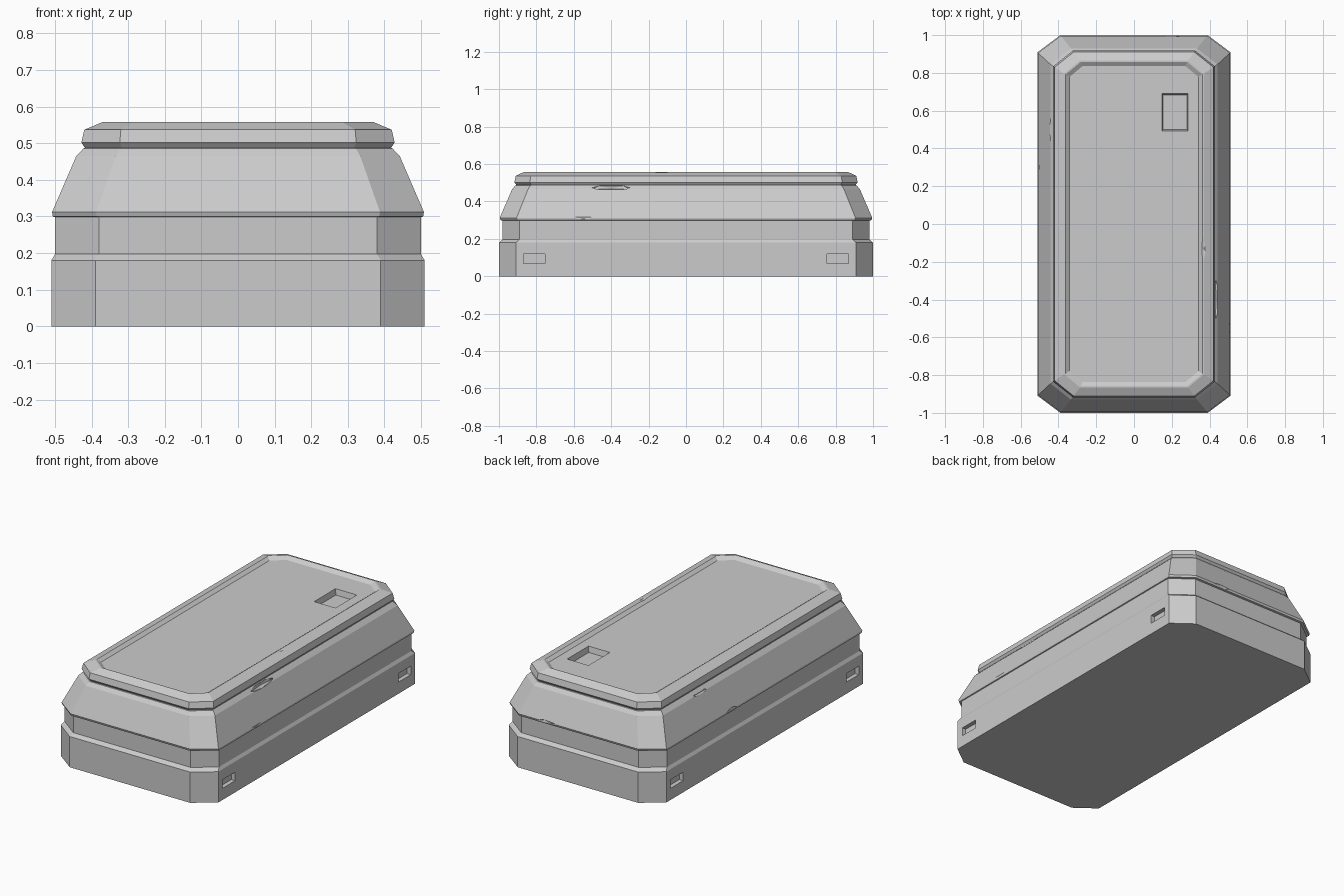
import bpy, bmesh
from mathutils import Vector

if "Cube" in bpy.data.objects:
    bpy.data.objects.remove(bpy.data.objects["Cube"])


def ring(hx, hy, cx, cy):
    # Rectangle with chamfered corners
    a, b = hx - cx, hy - cy
    return [(a, -hy), (hx, -b), (hx, b), (a, hy), (-a, hy), (-hx, b), (-hx, -b), (-a, -hy)]


def make_object(name, bm):
    bmesh.ops.recalc_face_normals(bm, faces=bm.faces)
    me = bpy.data.meshes.new(name)
    bm.to_mesh(me)
    bm.free()
    ob = bpy.data.objects.new(name, me)
    bpy.context.collection.objects.link(ob)
    return ob


def loft(name, levels):
    bm = bmesh.new()
    rings = [[bm.verts.new((x, y, z)) for x, y in ring(hx, hy, cx, cy)]
             for hx, hy, cx, cy, z in levels]
    for lo, hi in zip(rings, rings[1:]):
        for i in range(8):
            j = (i + 1) % 8
            bm.faces.new((lo[i], lo[j], hi[j], hi[i]))
    bm.faces.new(rings[0])
    bm.faces.new(rings[-1])
    return make_object(name, bm)


# Crate body and lid: half width, half length, corner cuts, height
crate = loft("crate", [
    (0.51, 1.0, 0.12, 0.09, 0.0),
    (0.51, 1.0, 0.12, 0.09, 0.18),
    (0.50, 0.98, 0.12, 0.09, 0.197),
    (0.50, 0.98, 0.12, 0.09, 0.298),
    (0.506, 0.992, 0.12, 0.09, 0.30),
    (0.508, 0.996, 0.12, 0.09, 0.312),
    (0.442, 0.93, 0.108, 0.085, 0.465),
    (0.422, 0.912, 0.10, 0.08, 0.486),
    (0.418, 0.906, 0.10, 0.08, 0.487),
    (0.428, 0.918, 0.105, 0.083, 0.502),
    (0.42, 0.91, 0.10, 0.08, 0.537),
    (0.37, 0.866, 0.085, 0.07, 0.558),
    (0.362, 0.858, 0.08, 0.066, 0.558),
    (0.342, 0.836, 0.07, 0.058, 0.543)])


def box_cutter(bm, center, size):
    r = bmesh.ops.create_cube(bm, size=1.0)["verts"]
    for v in r:
        v.co = Vector(v.co[i] * size[i] + center[i] for i in range(3))
    return r


cut = bmesh.new()
# Latch pocket in the lid with slightly tapered walls
for v in box_cutter(cut, (0.217, 0.592, 0.535), (0.145, 0.205, 0.05)):
    if v.co.z < 0.53:
        v.co.x = 0.217 + (v.co.x - 0.217) * 0.86
        v.co.y = 0.592 + (v.co.y - 0.592) * 0.9

# Handle slots on both long sides
for sx in (-1, 1):
    for sy in (-1, 1):
        box_cutter(cut, (sx * 0.51, sy * 0.812, 0.093), (0.05, 0.115, 0.05))

# Chips knocked out of the edges: position and size
chips = [((0.52, -0.55, 0.312), (0.018, 0.10, 0.014)),
         ((-0.52, 0.30, 0.312), (0.02, 0.08, 0.02)),
         ((0.435, -0.40, 0.475), (0.016, 0.12, 0.02)),
         ((0.37, -0.13, 0.566), (0.025, 0.09, 0.014)),
         ((-0.45, 0.50, 0.475), (0.018, 0.10, 0.02)),
         ((0.20, 1.006, 0.312), (0.09, 0.018, 0.014))]
for pos, size in chips:
    for v in bmesh.ops.create_icosphere(cut, subdivisions=1, radius=1.0)["verts"]:
        v.co = Vector(v.co[i] * size[i] + pos[i] for i in range(3))

cutter = make_object("recess_cutter", cut)
cutter.hide_render = True
cutter.hide_set(True)
mod = crate.modifiers.new("recesses", "BOOLEAN")
mod.operation = "DIFFERENCE"
mod.solver = "EXACT"
mod.object = cutter
